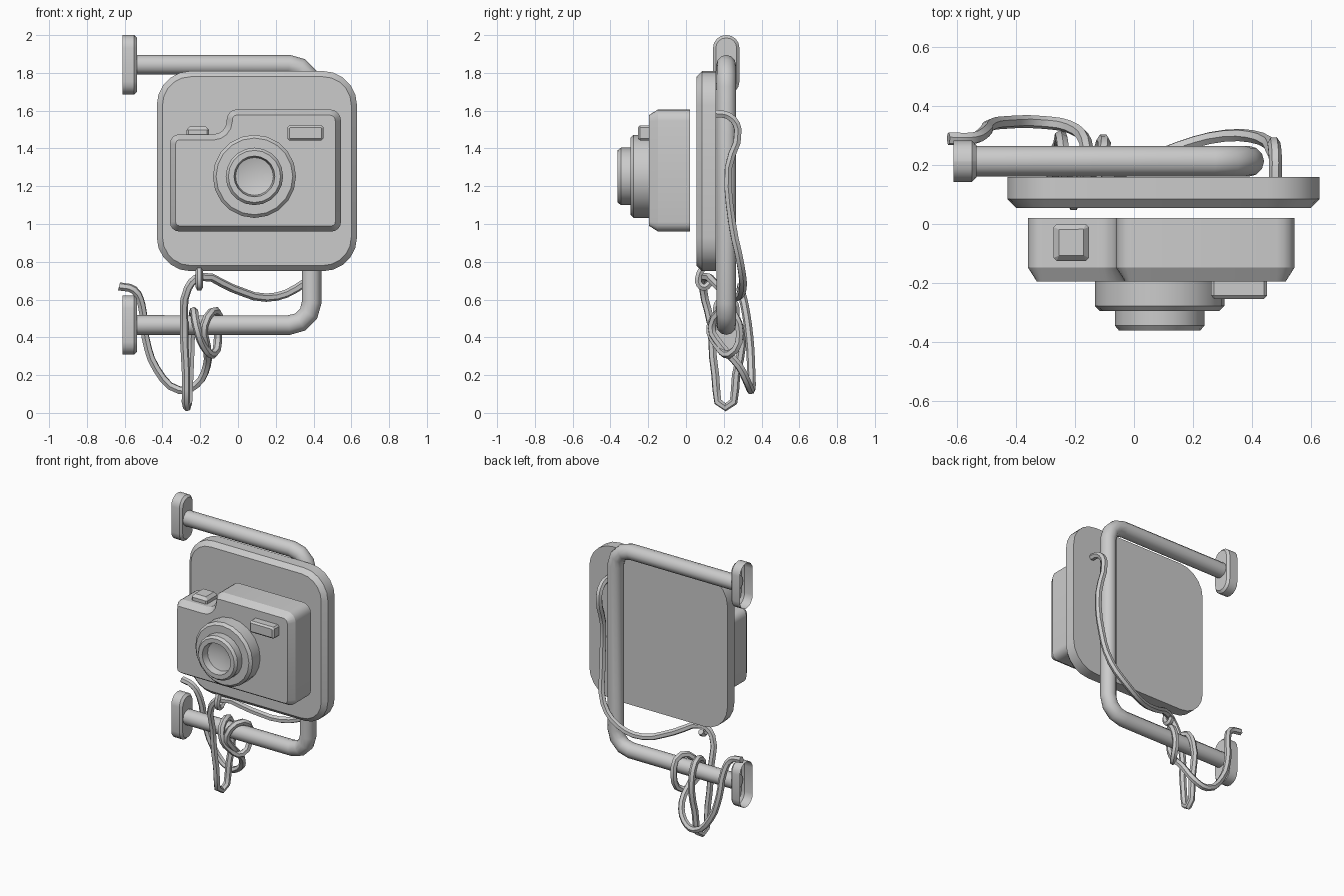
import bpy, bmesh, math
from mathutils import Vector

if "Cube" in bpy.data.objects:
    bpy.data.objects.remove(bpy.data.objects["Cube"])


def finish(obj, angle=30):
    bpy.ops.object.select_all(action='DESELECT')
    obj.select_set(True)
    bpy.context.view_layer.objects.active = obj
    if obj.type == 'CURVE':
        bpy.ops.object.convert(target='MESH')
    bpy.ops.object.shade_smooth_by_angle(angle=math.radians(angle))


def mesh_object(name, bm, angle=30):
    me = bpy.data.meshes.new(name)
    bm.to_mesh(me)
    bm.free()
    obj = bpy.data.objects.new(name, me)
    bpy.context.collection.objects.link(obj)
    finish(obj, angle)


def fillet(p0, p, p1, r, n):
    """Arc of n segments replacing the corner p."""
    a, b = (p0 - p).normalized(), (p1 - p).normalized()
    half = a.angle(b) / 2
    t = r / math.tan(half)
    c = p + (a + b).normalized() * (r / math.sin(half))
    u, v = (p + a * t - c).normalized(), (p + b * t - c).normalized()
    return [c + u.slerp(v, i / n).normalized() * r for i in range(n + 1)]


def rounded(corners, n):
    pts = [Vector((x, y, 0)) for x, y, r in corners]
    out = []
    for i, (x, y, r) in enumerate(corners):
        out += fillet(pts[i - 1], pts[i], pts[(i + 1) % len(pts)], r, n)
    return out


def rect(x0, x1, y0, y1, r, n):
    return rounded([(x0, y0, r), (x1, y0, r), (x1, y1, r), (x0, y1, r)], n)


def prism(name, outline, axis, back, front, inset, drop, closed=True):
    """Extrude an outline along an axis, with a chamfer around the front face."""
    place = {'x': lambda p, d: (d, p.x, p.y), 'y': lambda p, d: (p.x, d, p.y),
             'z': lambda p, d: (p.x, p.y, d)}[axis]
    edge = front - math.copysign(drop, front - back)
    bm = bmesh.new()
    lo = [bm.verts.new(place(p, back)) for p in outline]
    hi = [bm.verts.new(place(p, edge)) for p in outline]
    n = len(lo)
    for i in range(n):
        j = (i + 1) % n
        bm.faces.new((lo[i], lo[j], hi[j], hi[i]))
    rear, face = bm.faces.new(lo), bm.faces.new(hi)
    bmesh.ops.recalc_face_normals(bm, faces=bm.faces)
    bmesh.ops.inset_individual(bm, faces=[face], thickness=inset, depth=drop)
    if not closed:
        bmesh.ops.delete(bm, geom=[rear], context='FACES_ONLY')
    mesh_object(name, bm)


def tube(name, pts, radius, sides, smooth_path=False):
    cu = bpy.data.curves.new(name, 'CURVE')
    cu.dimensions = '3D'
    cu.bevel_depth = radius
    cu.bevel_resolution = (sides - 4) // 2
    cu.use_fill_caps = True
    cu.resolution_u = 3
    if smooth_path:
        s = cu.splines.new('BEZIER')
        s.bezier_points.add(len(pts) - 1)
        for bp, p in zip(s.bezier_points, pts):
            bp.co = p
            bp.handle_left_type = bp.handle_right_type = 'AUTO'
    else:
        s = cu.splines.new('POLY')
        s.points.add(len(pts) - 1)
        for sp, p in zip(s.points, pts):
            sp.co = (*p, 1)
    obj = bpy.data.objects.new(name, cu)
    bpy.context.collection.objects.link(obj)
    finish(obj, 50)


# Sign panel
prism("sign_panel", rect(-.43, .63, .75, 1.81, .18, 5), 'y', .16, .055, .03, .03)

# Camera body with a raised right part
body = rounded([(-.36, .96, .05), (.545, .96, .05), (.545, 1.607, .06),
                (-.06, 1.607, .055), (-.06, 1.475, .07), (-.36, 1.475, .05)], 4)
prism("camera_body", body, 'y', .02, -.195, .03, .047, closed=False)

# Shutter button and viewfinder window
prism("shutter_button", rect(-.273, -.153, -.125, 0, .01, 1), 'z', 1.45, 1.517, .02, .02)
prism("viewfinder", rect(.262, .452, 1.442, 1.522, .01, 1), 'y', -.18, -.255, .012, .012)

# Lens turned around the y axis
profile = [(.22, -.18), (.22, -.278), (.203, -.295), (.152, -.295), (.152, -.345),
           (.138, -.362), (.108, -.362), (.1, -.315), (0, -.285)]
bm = bmesh.new()
vs = [bm.verts.new((.087 + r, y, 1.252)) for r, y in profile]
es = [bm.edges.new(p) for p in zip(vs, vs[1:])]
bmesh.ops.spin(bm, geom=vs + es, cent=(.087, 0, 1.252), axis=(0, 1, 0),
               angle=math.tau, steps=20, use_duplicate=False)
bmesh.ops.remove_doubles(bm, verts=bm.verts, dist=.0005)
bmesh.ops.recalc_face_normals(bm, faces=bm.faces)
mesh_object("lens", bm)

# Wall plates, open towards the wall
for name, z in (("upper", 1.843), ("lower", .465)):
    prism(name + "_wall_plate", rect(.143, .283, z - .157, z + .157, .068, 4),
          'x', -.612, -.535, .015, .015, closed=False)

# Bent support pipe
ends = [Vector(p) for p in ((-.55, .213, 1.843), (.39, .213, 1.843),
                            (.39, .213, .465), (-.55, .213, .465))]
pipe = [ends[0]] + fillet(*ends[:3], .12, 3) + fillet(*ends[1:], .12, 3) + [ends[3]]
tube("support_pipe", pipe, .052, 12)

# Cable: down the panel, through the hook, looped around the lower pipe
cable = [(.48, .15, 1.585), (.48, .23, 1.57), (.475, .275, 1.5), (.48, .225, 1.3),
         (.47, .245, 1.0), (.43, .29, .78), (.31, .30, .66), (.15, .26, .61),
         (-.03, .18, .66), (-.2, .10, .72), (-.265, .09, .66), (-.285, .13, .48),
         (-.275, .155, .2), (-.27, .21, .03), (-.255, .265, .2), (-.245, .285, .45),
         (-.235, .21, .54), (-.22, .13, .46), (-.18, .17, .35), (-.13, .23, .31),
         (-.105, .285, .42), (-.115, .22, .54), (-.18, .135, .46), (-.165, .19, .35),
         (-.165, .28, .25), (-.22, .33, .15), (-.31, .345, .12), (-.43, .345, .23),
         (-.49, .335, .4), (-.51, .31, .57), (-.55, .29, .65), (-.63, .29, .67)]
tube("cable", cable, .022, 6, True)

# Cable hook under the panel
tube("cable_hook", [(-.205, .09, .77), (-.205, .07, .73), (-.205, .07, .68),
                    (-.205, .1, .665), (-.205, .13, .69)], .02, 6, True)
